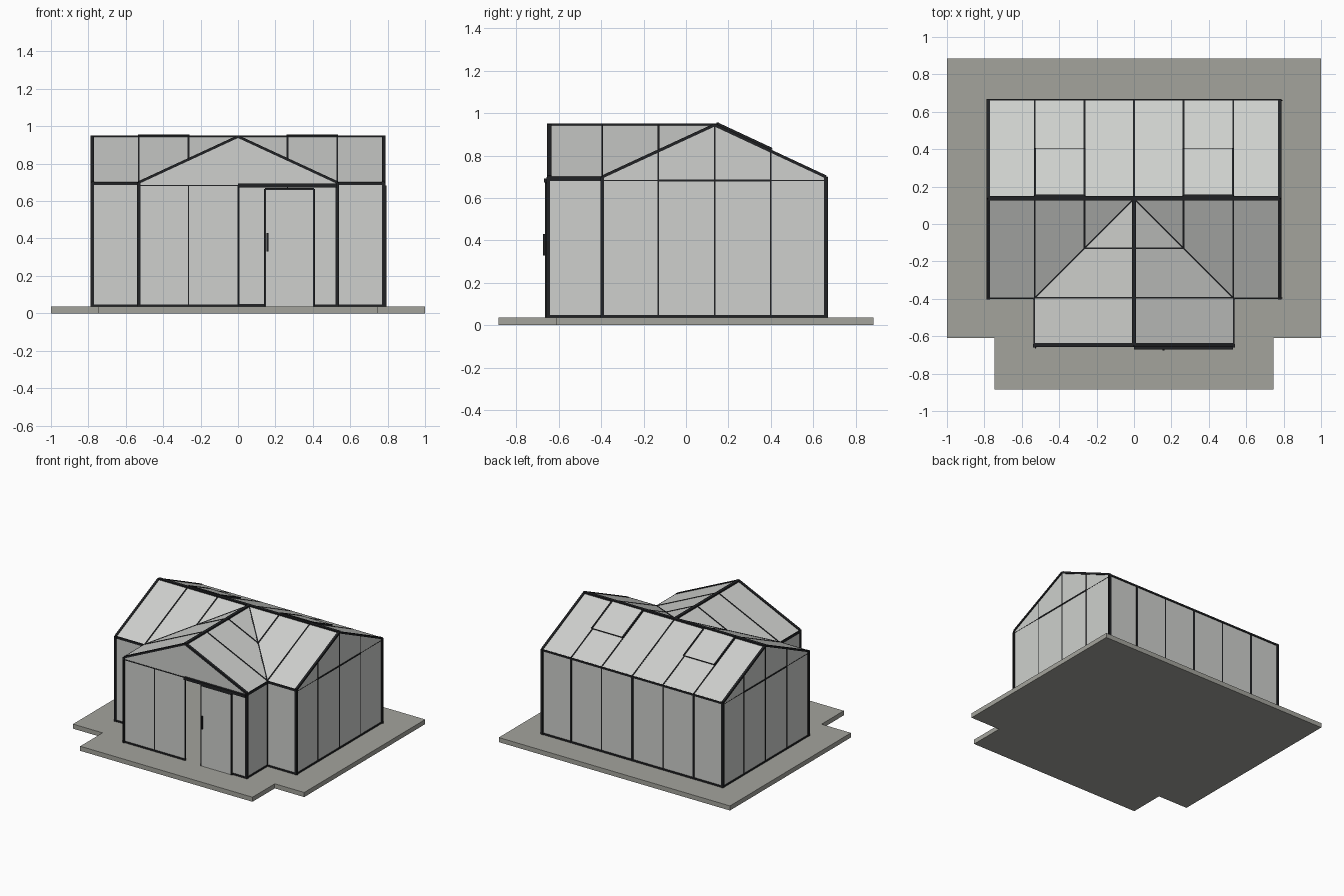
import bpy
import bmesh
from mathutils import Vector, Matrix

default = bpy.data.objects.get("Cube")
if default:
    bpy.data.objects.remove(default, do_unlink=True)


def make_material(name, colour):
    mat = bpy.data.materials.new(name)
    mat.use_nodes = True
    mat.diffuse_color = (*colour, 1)
    mat.node_tree.nodes["Principled BSDF"].inputs["Base Color"].default_value = (*colour, 1)
    return mat


FRAME = make_material("dark frame", (0.015, 0.016, 0.018))
GLASS = make_material("pale glazing", (0.62, 0.63, 0.61))
STONE = make_material("grey paving", (0.37, 0.37, 0.335))

# Main dimensions
HALF, BACK, FRONT = 0.78, 0.66, -0.395      # main house
PORCH, PORCH_FRONT = 0.53, -0.65            # front wing
RIDGE_Y = 0.135
FLOOR, EAVE, TOP = 0.036, 0.7, 0.945
MID, SPLIT = 0.265, 0.683                   # bay spacing, gable rail height


def finish(name, bm, mat):
    bmesh.ops.recalc_face_normals(bm, faces=bm.faces)
    mesh = bpy.data.meshes.new(name)
    bm.to_mesh(mesh)
    bm.free()
    mesh.materials.append(mat)
    obj = bpy.data.objects.new(name, mesh)
    bpy.context.collection.objects.link(obj)
    return obj


def bar(name, a, b, width=0.008, height=0.008, mat=FRAME):
    """Rectangular bar from a to b; height is measured towards the sky."""
    a, b = Vector(a), Vector(b)
    along = (b - a).normalized()
    up = Vector((0, 1, 0)) if abs(along.z) > 0.99 else Vector((0, 0, 1))
    side = along.cross(up).normalized()
    up = side.cross(along)
    frame = Matrix((side * width, along * (b - a).length, up * height)).transposed().to_4x4()
    frame.translation = (a + b) / 2
    bm = bmesh.new()
    bmesh.ops.create_cube(bm, size=1, matrix=frame)
    return finish(name, bm, mat)


def box(name, low, high, mat):
    low, high = Vector(low), Vector(high)
    bm = bmesh.new()
    bmesh.ops.create_cube(bm, size=1)
    for v in bm.verts:
        v.co = (low + high) / 2 + v.co * (high - low)
    return finish(name, bm, mat)


def pane(name, points):
    """Thin glazing sheet through the given corners."""
    bm = bmesh.new()
    bm.faces.new([bm.verts.new(p) for p in points])
    obj = finish(name, bm, GLASS)
    sheet = obj.modifiers.new("thickness", "SOLIDIFY")
    sheet.thickness = 0.004
    sheet.offset = 0
    return obj


def back_roof(x, y, lift=0):
    t = (y - RIDGE_Y) / (BACK - RIDGE_Y)
    return (x, y, TOP + (EAVE - TOP) * t + lift)


def front_roof(x, y):
    t = (RIDGE_Y - y) / (RIDGE_Y - FRONT)
    return (x, y, TOP + (EAVE - TOP) * t)


def porch_roof(x, y):
    return (x, y, TOP + (EAVE - TOP) * abs(x) / PORCH)


# Paving slab in two pieces
box("main_slab", (-1, -0.61, 0), (1, 0.885, FLOOR), STONE)
box("porch_slab", (-0.745, -0.885, 0), (0.745, -0.61, FLOOR), STONE)

# Back wall
pane("back_glass", [(-HALF, BACK, FLOOR), (HALF, BACK, FLOOR), (HALF, BACK, EAVE), (-HALF, BACK, EAVE)])
for z in (FLOOR + 0.006, EAVE - 0.006):
    bar("back_rail", (-HALF, BACK, z), (HALF, BACK, z), 0.014, 0.014)
for i in range(-2, 3):
    w = 0.007 if i % 2 else 0.012
    if i == 0 or abs(i) == 2:
        w = 0.015
    bar("back_mullion", (i * MID, BACK, FLOOR), (i * MID, BACK, EAVE), w, 0.012)

# Back roof slope, rafters and eave
pane("back_roof_glass", [back_roof(s * HALF, y) for s, y in
                         ((-1, RIDGE_Y), (1, RIDGE_Y), (1, BACK), (-1, BACK))])
for i in range(-2, 3):
    bar("back_rafter", back_roof(i * MID, RIDGE_Y), back_roof(i * MID, BACK), 0.009, 0.01)
bar("main_ridge", (-HALF, RIDGE_Y + 0.003, TOP), (HALF, RIDGE_Y + 0.003, TOP), 0.024, 0.014)

for s in (-1, 1):
    # Gable end of the main house
    x = s * HALF
    pane("gable_glass", [(x, FRONT, FLOOR), (x, BACK, FLOOR), (x, BACK, EAVE),
                         (x, RIDGE_Y, TOP), (x, FRONT, EAVE)])
    bar("gable_sill", (x, FRONT, FLOOR + 0.006), (x, BACK, FLOOR + 0.006), 0.014, 0.012)
    bar("gable_rail_thin", (x, FRONT, SPLIT), (x, BACK, SPLIT), 0.007, 0.004)
    bar("gable_rail", (x, RIDGE_Y - MID, SPLIT), (x, RIDGE_Y + MID, SPLIT), 0.012, 0.01)
    for y in (RIDGE_Y - MID, RIDGE_Y, RIDGE_Y + MID):
        bar("gable_mullion", (x, y, FLOOR), front_roof(x, y) if y < RIDGE_Y else back_roof(x, y), 0.007, 0.007)
    for y, slope in ((FRONT, front_roof), (BACK, back_roof)):
        bar("corner_post", (x, y, FLOOR), (x, y, EAVE), 0.018, 0.018)
        bar("gable_rafter", slope(x, RIDGE_Y), slope(x, y), 0.018, 0.014)

    # Front wall beside the porch
    p = s * PORCH
    pane("front_side_glass", [(p, FRONT, FLOOR), (x, FRONT, FLOOR), (x, FRONT, EAVE), (p, FRONT, EAVE)])
    bar("front_side_sill", (p, FRONT, FLOOR + 0.006), (x, FRONT, FLOOR + 0.006), 0.014, 0.012)
    bar("front_eave", (p, FRONT, EAVE - 0.006), (x, FRONT, EAVE - 0.006), 0.012, 0.018)

    # Main front slope, cut off along the valley
    pane("front_roof_glass", [(0, RIDGE_Y, TOP), front_roof(x, RIDGE_Y),
                              front_roof(x, FRONT), front_roof(p, FRONT)])
    bar("valley", (0, RIDGE_Y, TOP), (p, FRONT, EAVE), 0.009, 0.01)
    for dx in (MID, PORCH):
        bar("front_rafter", front_roof(s * dx, RIDGE_Y), front_roof(s * dx, RIDGE_Y - dx), 0.009, 0.01)

    # Porch side wall
    pane("porch_side_glass", [(p, PORCH_FRONT, FLOOR), (p, FRONT, FLOOR), (p, FRONT, EAVE), (p, PORCH_FRONT, EAVE)])
    bar("porch_side_sill", (p, PORCH_FRONT, FLOOR + 0.006), (p, FRONT, FLOOR + 0.006), 0.014, 0.012)
    bar("porch_eave", (p, PORCH_FRONT, EAVE - 0.009), (p, FRONT, EAVE - 0.009), 0.012, 0.022)
    for y in (PORCH_FRONT, FRONT):
        bar("porch_post", (p, y, FLOOR), (p, y, EAVE), 0.018, 0.018)

    # Porch roof slope
    pane("porch_roof_glass", [(0, PORCH_FRONT, TOP), porch_roof(p, PORCH_FRONT), (p, FRONT, EAVE), (0, RIDGE_Y, TOP)])
    bar("porch_front_rafter", (0, PORCH_FRONT + 0.004, TOP), porch_roof(p, PORCH_FRONT + 0.004), 0.022, 0.014)
    bar("porch_rafter", (0, FRONT, TOP), (p, FRONT, EAVE), 0.009, 0.01)
    bar("jack_rafter", (0, RIDGE_Y - MID, TOP), porch_roof(s * MID, RIDGE_Y - MID), 0.009, 0.01)

    # Roof vent lying on the back slope
    lift, near, far = 0.012, RIDGE_Y + 0.015, 0.405
    a, b = s * MID, s * PORCH
    pane("vent_glass", [back_roof(vx, vy, lift) for vx, vy in ((a, near), (b, near), (b, far), (a, far))])
    bar("vent_hinge", back_roof(a, near, lift), back_roof(b, near, lift), 0.013, 0.012)
    bar("vent_lower_edge", back_roof(a, far, lift), back_roof(b, far, lift), 0.004, 0.006)
    for vx in (a, b):
        bar("vent_side", back_roof(vx, near, lift), back_roof(vx, far, lift), 0.011, 0.012)

bar("porch_ridge", (0, PORCH_FRONT, TOP), (0, RIDGE_Y, TOP), 0.024, 0.014)

# Porch front: fixed panes around an open doorway
y = PORCH_FRONT
for a, b in ((-PORCH, 0), (MID, PORCH)):
    pane("porch_front_glass", [(a, y, FLOOR), (b, y, FLOOR), (b, y, SPLIT), (a, y, SPLIT)])
    bar("porch_front_sill", (a, y, FLOOR + 0.006), (b, y, FLOOR + 0.006), 0.014, 0.012)
pane("porch_gable_glass", [(-PORCH, y, SPLIT), (PORCH, y, SPLIT), (PORCH, y, EAVE), (0, y, TOP), (-PORCH, y, EAVE)])
bar("porch_gable_rail", (-PORCH, y, SPLIT), (PORCH, y, SPLIT), 0.01, 0.007)
for x in (-MID, 0, MID):
    bar("porch_mullion", (x, y, FLOOR), (x, y, SPLIT), 0.007, 0.01)

# Sliding door on its track
door_y, left, right, head = y - 0.012, 0.145, 0.407, 0.665
pane("door_glass", [(left, door_y, FLOOR), (right, door_y, FLOOR), (right, door_y, head), (left, door_y, head)])
for x in (left, right):
    bar("door_stile", (x, door_y, FLOOR), (x, door_y, head), 0.01, 0.008)
bar("door_head", (left, door_y, head), (right, door_y, head), 0.008, 0.01)
bar("door_track", (0, door_y, SPLIT), (PORCH, door_y, SPLIT), 0.018, 0.02)
box("door_handle", (0.152, -0.675, 0.33), (0.162, door_y, 0.43), FRAME)

# Thin downpipes at three corners
for x, py in ((HALF + 0.012, FRONT), (HALF + 0.012, BACK), (-PORCH + 0.003, y - 0.012)):
    bar("downpipe", (x, py, FLOOR), (x, py, SPLIT), 0.006, 0.006)
